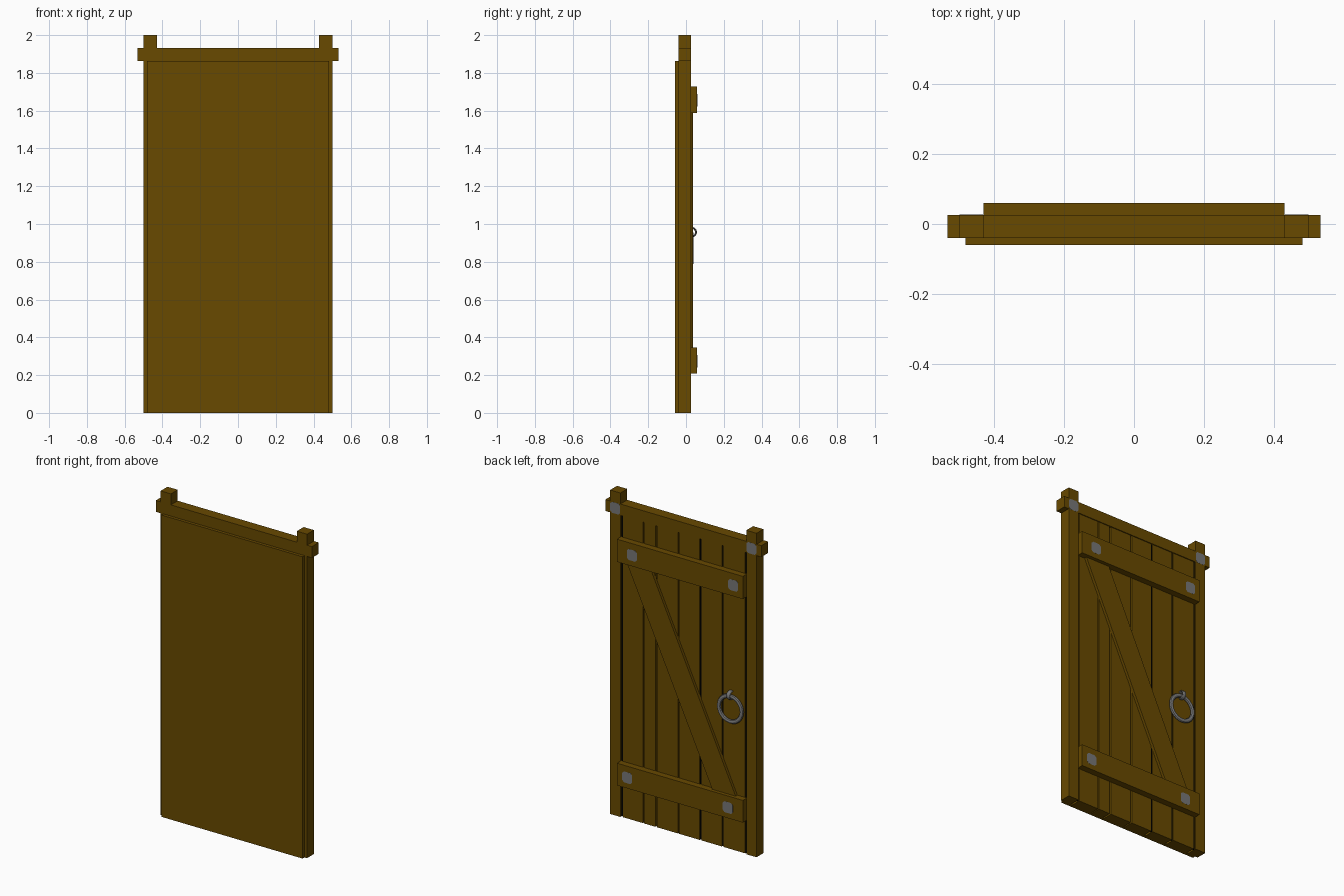
import bpy, bmesh, math

if "Cube" in bpy.data.objects:
    bpy.data.objects.remove(bpy.data.objects["Cube"])


def material(name, rgb):
    m = bpy.data.materials.new(name)
    m.diffuse_color = (*rgb, 1)
    m.use_nodes = True
    m.node_tree.nodes["Principled BSDF"].inputs["Base Color"].default_value = m.diffuse_color
    return m


WOOD = material("brown_wood", (0.138, 0.067, 0.0))
METAL = material("grey_iron", (0.185, 0.185, 0.185))
BLACK = material("black_gap", (0.0, 0.0, 0.0))


def prism(name, outline, y0, y1, mat):
    """Extrude an x-z outline from y0 to y1."""
    bm = bmesh.new()
    face = bm.faces.new([bm.verts.new((x, y0, z)) for x, z in outline])
    ext = bmesh.ops.extrude_face_region(bm, geom=[face])
    for v in ext["geom"]:
        if isinstance(v, bmesh.types.BMVert):
            v.co.y = y1
    bmesh.ops.recalc_face_normals(bm, faces=bm.faces)
    me = bpy.data.meshes.new(name)
    bm.to_mesh(me)
    bm.free()
    me.materials.append(mat)
    ob = bpy.data.objects.new(name, me)
    bpy.context.collection.objects.link(ob)
    return ob


def box(name, x0, x1, y0, y1, z0, z1, mat=WOOD):
    return prism(name, [(x0, z0), (x1, z0), (x1, z1), (x0, z1)], y0, y1, mat)


def ring(name, loc, rot, major, minor, segs, sides, width):
    """Torus whose thickness along its axis is scaled by width."""
    bpy.ops.mesh.primitive_torus_add(location=loc, rotation=rot, major_radius=major,
                                     minor_radius=minor, major_segments=segs,
                                     minor_segments=sides)
    ob = bpy.context.object
    ob.name = name
    ob.scale.z = width
    ob.data.materials.append(METAL)
    return ob


def plate(name, x, z, y, r=0.034):
    """Thin square iron plate with clipped corners."""
    c = r * 0.65
    pts = [(-c, -r), (c, -r), (r, -c), (r, c), (c, r), (-c, r), (-r, c), (-r, -c)]
    prism(name, [(x + a, z + b) for a, b in pts], y - 0.002, y + 0.0005, METAL)


FRONT, BACK, MID, OUT = -0.0595, -0.0405, 0.026, 0.0595

# Front sheet
box("front_panel", -0.482, 0.482, FRONT, BACK, 0, 1.863)

# Posts and crossbeam, with corner plates
for s, side in ((-1, "left"), (1, "right")):
    a, b = sorted((s * 0.43, s * 0.5))
    box(f"post_{side}", a, b, BACK, MID, 0, 2.0)
    plate(f"corner_plate_{side}", s * 0.465, 1.897, MID)
box("top_beam", -0.533, 0.533, BACK, MID, 1.862, 1.932)

# Vertical planks: (gap centre, half width), with a dark strip in the wider gaps
gaps = [(-0.424, 0.006), (-0.265, 0.006), (-0.113, 0.006), (0.037, 0.004),
        (0.19, 0.005), (0.277, 0.003), (0.424, 0.006)]
for i, ((a, ha), (b, hb)) in enumerate(zip(gaps, gaps[1:])):
    box(f"plank_{i}", a + ha, b - hb, BACK, 0.02, 0, 1.866)
for i, (x, h) in enumerate(gaps):
    if h > 0.0055:
        box(f"gap_strip_{i}", x - h, x + h, 0.007, 0.015, 0.002, 1.863, BLACK)

# Horizontal rails and their plates
for name, z0, z1, xs in (("lower", 0.208, 0.345, (0.36, -0.327)),
                         ("upper", 1.588, 1.728, (0.328, -0.364))):
    box(f"{name}_rail", -0.43, 0.43, 0.017, OUT, z0, z1)
    for i, x in enumerate(xs):
        plate(f"{name}_rail_plate_{i}", x, (z0 + z1) / 2 - 0.003, OUT)

# Diagonal brace
prism("diagonal_brace", [(-0.365, 0.345), (-0.205, 0.345), (0.38, 1.59), (0.215, 1.59)],
      0.017, 0.037, WOOD)

# Pull ring and its eyelet strap
ring("pull_ring", (-0.325, 0.031, 0.872), (math.pi / 2, 0, 0), 0.078, 0.013, 28, 8, 0.7)
ring("ring_eyelet", (-0.325, 0.03, 0.957), (0, math.pi / 2, 0), 0.023, 0.005, 20, 8, 2.6)
